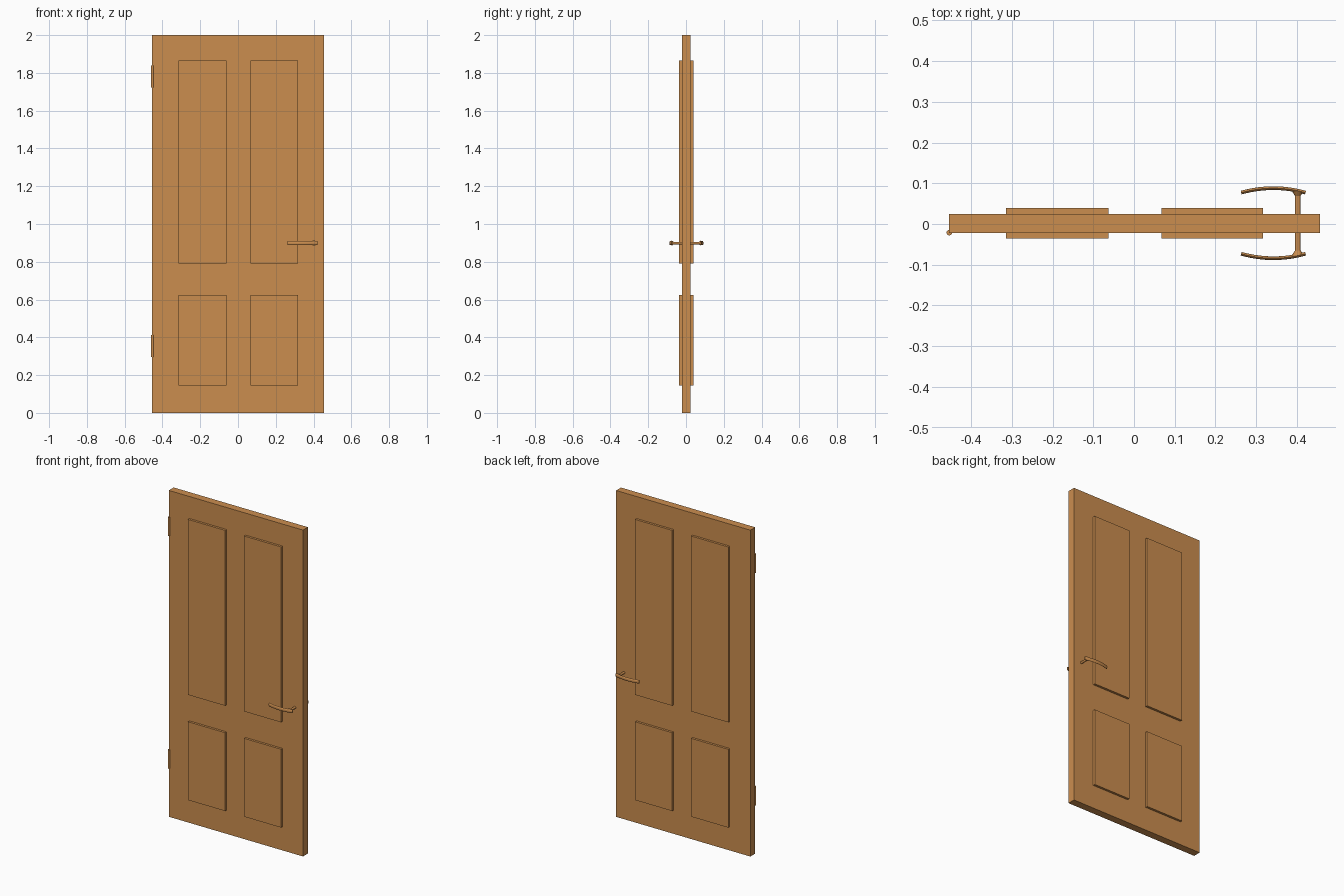
import bpy, bmesh, math
from mathutils import Matrix, Vector

cube = bpy.data.objects.get("Cube")
if cube:
    bpy.data.objects.remove(cube)

wood = bpy.data.materials.new("warm_wood")
wood.use_nodes = True
COLOR = (0.60, 0.27, 0.078, 1)
wood.diffuse_color = COLOR
wood.node_tree.nodes["Principled BSDF"].inputs["Base Color"].default_value = COLOR


def finish(bm, name):
    mesh = bpy.data.meshes.new(name)
    bm.to_mesh(mesh)
    bm.free()
    mesh.materials.append(wood)
    obj = bpy.data.objects.new(name, mesh)
    bpy.context.collection.objects.link(obj)
    return obj


def cylinder(name, radius1, radius2, length, center, axis, sides=16):
    bm = bmesh.new()
    turn = Vector((0, 0, 1)).rotation_difference(Vector(axis)).to_matrix().to_4x4()
    bmesh.ops.create_cone(bm, cap_ends=True, segments=sides, radius1=radius1,
                          radius2=radius2, depth=length,
                          matrix=Matrix.Translation(center) @ turn)
    for f in bm.faces:
        f.smooth = len(f.verts) == 4
    for e in bm.edges:
        e.smooth = e.calc_face_angle(0) < math.radians(40)
    return finish(bm, name)


# Door slab: a grid of cells on both faces, with raised bevelled panels
XS = [-0.454, -0.314, -0.062, 0.067, 0.317, 0.456]
ZS = [0, 0.145, 0.625, 0.79, 1.865, 2]
FRONT, BACK = -0.022, 0.025
RISE, BEVEL = 0.014, 0.028

bm = bmesh.new()
grid = {}
for side, y in enumerate((FRONT, BACK)):
    for i, x in enumerate(XS):
        for k, z in enumerate(ZS):
            grid[side, i, k] = bm.verts.new((x, y, z))
panels = []
n = len(XS) - 1
for side in (0, 1):
    for i in range(n):
        for k in range(n):
            loop = [grid[side, i, k], grid[side, i + 1, k],
                    grid[side, i + 1, k + 1], grid[side, i, k + 1]]
            face = bm.faces.new(loop if side == 0 else loop[::-1])
            face.smooth = True
            if i % 2 and k % 2:
                panels.append(face)
# Door edges all round
for i in range(n):
    for k in (0, n):
        bm.faces.new([grid[0, i, k], grid[1, i, k], grid[1, i + 1, k], grid[0, i + 1, k]])
        bm.faces.new([grid[0, k, i], grid[0, k, i + 1], grid[1, k, i + 1], grid[1, k, i]])
# Raise the panels: crisp plateau and mitres, soft outer foot
bmesh.ops.inset_individual(bm, faces=panels, thickness=BEVEL, depth=0)
for face in panels:
    out = -RISE if face.calc_center_median().y < 0 else RISE
    for v in face.verts:
        v.co.y += out
        for e in v.link_edges:
            e.smooth = False
bmesh.ops.recalc_face_normals(bm, faces=bm.faces)
for e in bm.edges:
    if e.calc_face_angle(0) > math.radians(60):
        e.smooth = False
finish(bm, "door_slab")

# Hinge barrels
for name, z in (("upper_hinge", 1.78), ("lower_hinge", 0.355)):
    cylinder(name, 0.007, 0.007, 0.116, (-0.453, -0.021, z), (0, 0, 1))

# Handle spindle through the door
HANDLE_Z = 0.899
cylinder("handle_spindle", 0.007, 0.007, 0.145, (0.402, 0.002, HANDLE_Z), (0, 1, 0))


# Curved lever with an oval section
def lever(name, sign):
    bm = bmesh.new()
    rings = []
    steps, sides = 12, 12
    for s in range(steps + 1):
        t = 2 * s / steps - 1
        x, y = 0.342 + 0.079 * t, 0.086 - 0.011 * t * t
        normal = Vector((0.28 * t, 1, 0)).normalized()
        ring = []
        for a in range(sides):
            ang = 2 * math.pi * a / sides
            p = (Vector((x, y, 0)) + normal * 0.0045 * math.cos(ang)
                 + Vector((0, 0, 0.011 * math.sin(ang))))
            ring.append(bm.verts.new((p.x, 0.002 + sign * p.y, HANDLE_Z + p.z)))
        rings.append(ring)
    for r0, r1 in zip(rings, rings[1:]):
        for a in range(sides):
            b = (a + 1) % sides
            bm.faces.new((r0[a], r0[b], r1[b], r1[a])).smooth = True
    for cap in (rings[0], rings[-1]):
        bm.faces.new(cap)
    bmesh.ops.recalc_face_normals(bm, faces=bm.faces)
    for e in bm.edges:
        e.smooth = e.calc_face_angle(0) < math.radians(60)
    finish(bm, name)


for label, sign in (("front", -1), ("back", 1)):
    lever(label + "_lever", sign)
    # Flared neck between spindle and lever
    cylinder(label + "_lever_neck", 0.007, 0.014, 0.011,
             (0.402, 0.002 + sign * 0.0725, HANDLE_Z), (0, sign, 0))
